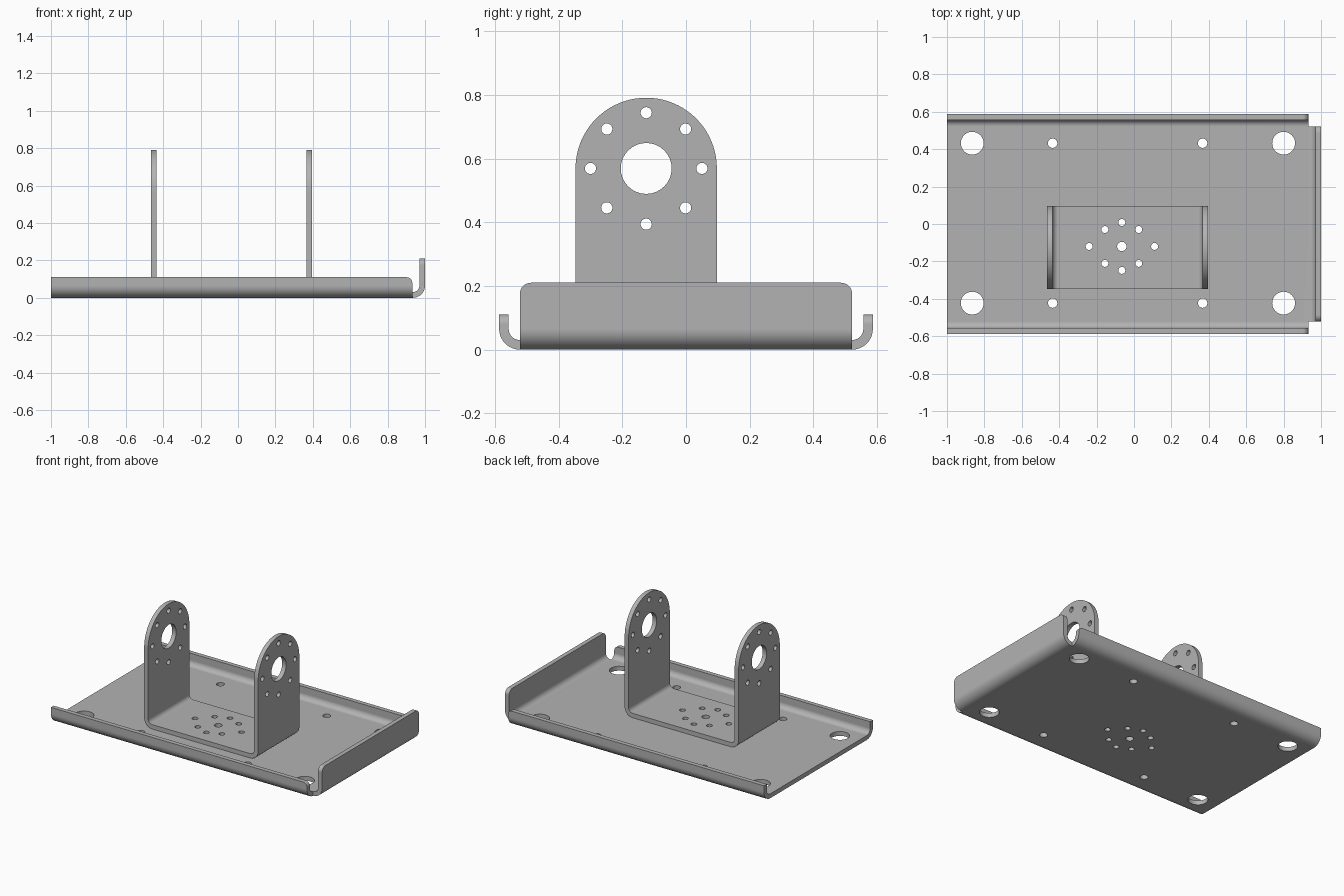
import bpy, bmesh
from math import sin, cos, pi, radians
from mathutils import Matrix, Vector

cube = bpy.data.objects.get("Cube")
if cube:
    bpy.data.objects.remove(cube, do_unlink=True)

STEEL = (0.45, 0.45, 0.45, 1)
steel = bpy.data.materials.new("grey_steel")
steel.use_nodes = True
steel.diffuse_color = STEEL
steel.node_tree.nodes["Principled BSDF"].inputs["Base Color"].default_value = STEEL

T = 0.03           # sheet thickness
PLATE_END = 0.932  # where the tray stops and the end lip begins


def to_object(name, bm):
    bmesh.ops.recalc_face_normals(bm, faces=bm.faces)
    mesh = bpy.data.meshes.new(name)
    bm.to_mesh(mesh)
    bm.free()
    mesh.materials.append(steel)
    ob = bpy.data.objects.new(name, mesh)
    bpy.context.collection.objects.link(ob)
    return ob


def arc(cx, cz, r, a0, a1, n=10):
    angles = [radians(a0 + (a1 - a0) * i / n) for i in range(n + 1)]
    return [(cx + r * cos(a), cz + r * sin(a)) for a in angles]


def bend(edge, base, top, radius):
    """Section of a flange folded upward at its outer edge."""
    c = (edge - radius, base + radius)
    return (arc(*c, radius, -90, 0) + [(edge, top), (edge - T, top)]
            + arc(*c, radius - T, 0, -90))


def channel(half, base, top, radius):
    side = bend(half, base, top, radius)
    return side + [(-x, z) for x, z in reversed(side)]


def extrude(name, profile, axis, lo, hi, rounded=None):
    """Extrude a section along x or y; rounded = (position test, radius)."""
    bm = bmesh.new()
    def place(u, z, d):
        return (d, u, z) if axis == "x" else (u, d, z)
    face = bm.faces.new([bm.verts.new(place(u, z, lo)) for u, z in profile])
    new = bmesh.ops.extrude_face_region(bm, geom=[face])["geom"]
    verts = [g for g in new if isinstance(g, bmesh.types.BMVert)]
    bmesh.ops.translate(bm, verts=verts, vec=place(0, 0, hi - lo))
    if rounded:
        test, radius = rounded
        edges = [e for e in bm.edges if all(test(v.co) for v in e.verts)]
        bmesh.ops.bevel(bm, geom=edges, offset=radius, segments=6,
                        profile=0.5, affect="EDGES")
    return to_object(name, bm)


def drill_set(name, holes, axis="z"):
    """Cutter made of (x, y, z, radius) cylinders along one axis."""
    bm = bmesh.new()
    turn = Matrix.Rotation(pi / 2, 4, "Y") if axis == "x" else Matrix()
    depth = 2.0 if axis == "x" else 0.3
    for x, y, z, r in holes:
        bmesh.ops.create_cone(bm, cap_ends=True, segments=32, radius1=r, radius2=r,
                              depth=depth, matrix=Matrix.Translation((x, y, z)) @ turn)
    return to_object(name, bm)


def boolean(ob, tool, operation):
    mod = ob.modifiers.new(operation.lower(), "BOOLEAN")
    mod.object, mod.operation, mod.solver = tool, operation, "EXACT"
    tool.hide_render = True
    bpy.ops.object.select_all(action="DESELECT")
    bpy.context.view_layer.objects.active = ob
    ob.select_set(True)
    bpy.ops.object.modifier_apply(modifier=mod.name)


def finish(ob):
    bpy.ops.object.select_all(action="DESELECT")
    bpy.context.view_layer.objects.active = ob
    ob.select_set(True)
    bpy.ops.object.shade_smooth_by_angle(angle=radians(30))
    mod = ob.modifiers.new("flat_sheet_normals", "WEIGHTED_NORMAL")
    mod.keep_sharp = True


# Base tray with two long folded sides and one taller end lip
SIDE_TOP, LIP_TOP = 0.11, 0.21
tray = extrude("base_tray", channel(0.587, 0, SIDE_TOP, 0.065), "x", -1, PLATE_END,
               (lambda v: v.z > SIDE_TOP - 0.001 and v.x > 0.9, 0.03))
lip_section = bend(1, 0, LIP_TOP, 0.065) + [(0.9, T), (0.9, 0)]
lip = extrude("end_lip", lip_section, "y", -0.522, 0.522)
# Round the two upper corners of the lip
bm = bmesh.new()
bm.from_mesh(lip.data)
corners = [e for e in bm.edges
           if all(v.co.z > LIP_TOP - 0.001 for v in e.verts)
           and abs(e.verts[0].co.y - e.verts[1].co.y) < 0.001]
bmesh.ops.bevel(bm, geom=corners, offset=0.035, segments=6, profile=0.5, affect="EDGES")
bm.to_mesh(lip.data)
bm.free()
boolean(tray, lip, "UNION")

# Upright bracket: folded channel trimmed to arched arms
MID_X, MID_Y, ARM_R, HUB_Z = -0.035, -0.125, 0.222, 0.569
bracket = extrude("yoke_bracket", channel(0.43, T, 0.85, 0.06), "y",
                  MID_Y - ARM_R, MID_Y + ARM_R)
bracket.data.transform(Matrix.Translation((MID_X, 0, 0)))
outline = ([(MID_Y - ARM_R - 0.001, -0.1), (MID_Y + ARM_R + 0.001, -0.1)]
           + arc(MID_Y, HUB_Z, ARM_R, 0, 180, 40))
arch = extrude("arch_trim", outline, "x", -0.8, 0.8)
boolean(bracket, arch, "INTERSECT")

# Hub opening and bolt circle through both arms
ring = [(cos(i * pi / 4), sin(i * pi / 4)) for i in range(8)]
arm_holes = [(0, MID_Y, HUB_Z, 0.08)]
arm_holes += [(0, MID_Y + 0.175 * c, HUB_Z + 0.175 * s, 0.0175) for c, s in ring]
arm_drill = drill_set("arm_drill", arm_holes, "x")
boolean(bracket, arm_drill, "DIFFERENCE")

# Bolt pattern through the bracket floor and the tray
PX, PY = -0.065, -0.12
floor_holes = [(PX, PY, 0, 0.025)]
for c, s in ring:
    reach = 0.175 if abs(c) > 0.9 else 0.128
    floor_holes.append((PX + reach * c, PY + reach * s, 0.03, 0.0185))
# Mounting holes near the tray corners
plate_holes = list(floor_holes)
for y in (0.432, -0.423):
    plate_holes += [(x, y, 0, 0.061) for x in (-0.865, 0.8)]
    plate_holes += [(x, y, 0, 0.025) for x in (-0.435, 0.367)]
floor_drill = drill_set("floor_drill", floor_holes)
plate_drill = drill_set("plate_drill", plate_holes)
boolean(bracket, floor_drill, "DIFFERENCE")
boolean(tray, plate_drill, "DIFFERENCE")

# Remove the spent cutters and shade
for helper in (lip, arch, arm_drill, floor_drill, plate_drill):
    bpy.data.objects.remove(helper, do_unlink=True)
for part in (tray, bracket):
    finish(part)
